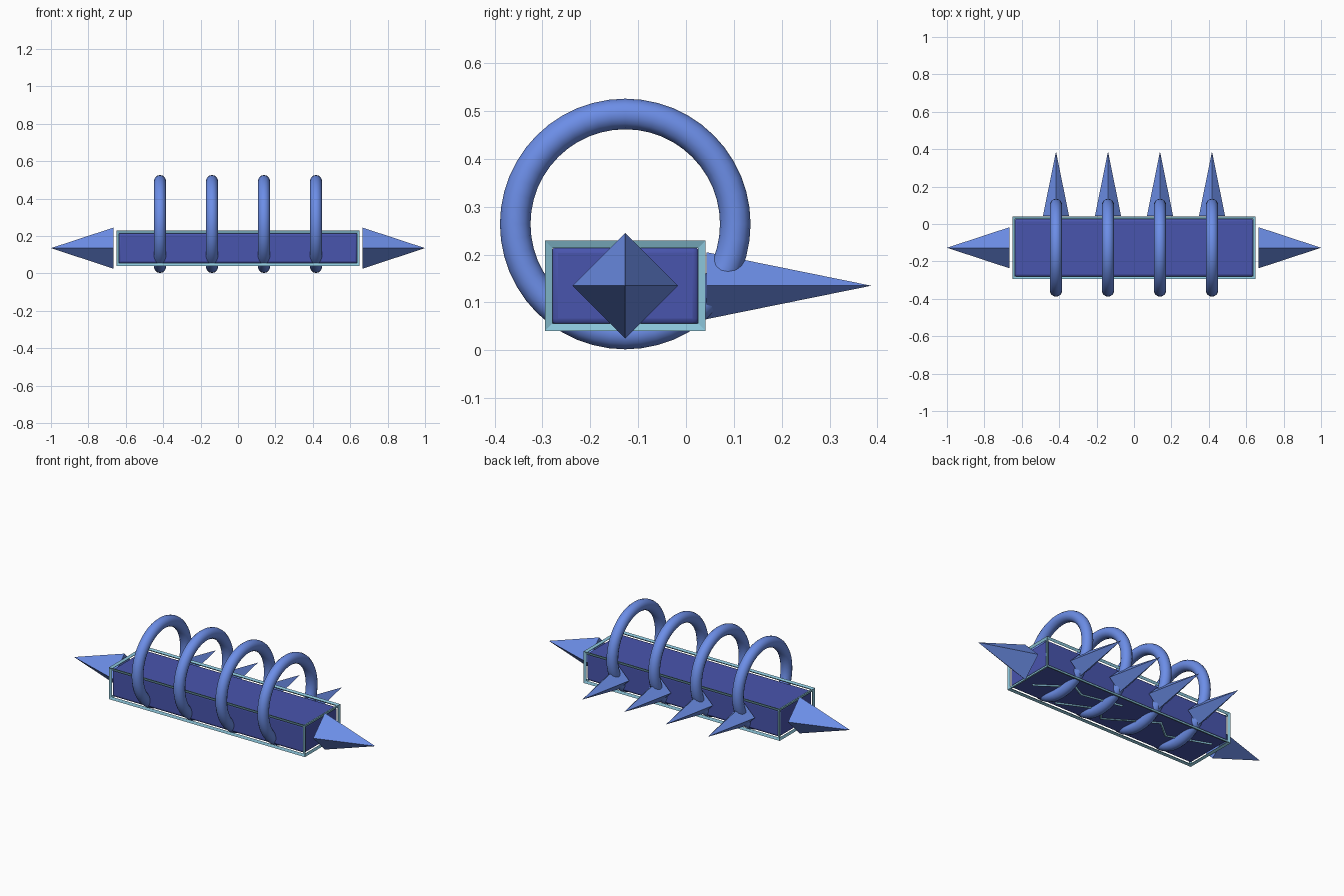
import bpy, math

if "Cube" in bpy.data.objects:
    bpy.data.objects.remove(bpy.data.objects["Cube"])

CY, CZ = -0.127, 0.135
RING_X = [-0.417, -0.139, 0.139, 0.417]


def material(name, rgb):
    m = bpy.data.materials.new(name)
    m.diffuse_color = (*rgb, 1)
    m.use_nodes = True
    m.node_tree.nodes["Principled BSDF"].inputs["Base Color"].default_value = m.diffuse_color
    return m


BODY = material("deep_blue", (0.066, 0.09, 0.42))
BLUE = material("light_blue", (0.15, 0.27, 0.80))
TRIM = material("pale_trim", (0.26, 0.56, 0.70))


def finish(name, mat):
    o = bpy.context.object
    o.name = name
    o.data.materials.append(mat)
    return o


def box(name, size, loc, mat):
    bpy.ops.mesh.primitive_cube_add(size=1, location=loc)
    o = finish(name, mat)
    o.scale = size
    bpy.ops.object.transform_apply(location=False, rotation=False, scale=True)
    return o


def spike(name, radius, depth, loc, rot):
    bpy.ops.mesh.primitive_cone_add(vertices=4, radius1=radius, radius2=0,
                                    depth=depth, location=loc, rotation=rot)
    return finish(name, BLUE)


# Rounded bar body
body = box("body", (1.28, 0.31, 0.165), (0, CY, CZ), BODY)
b = body.modifiers.new("round", 'BEVEL')
b.width, b.segments = 0.014, 3
bpy.ops.object.shade_smooth_by_angle(angle=math.radians(40))

# Edge frame around the body
frame = box("edge_frame", (1.29, 0.325, 0.178), (0, CY, CZ), TRIM)
w = frame.modifiers.new("wire", 'WIREFRAME')
w.thickness, w.offset = 0.02, 0

# Rings and the spikes behind them
for i, x in enumerate(RING_X):
    bpy.ops.mesh.primitive_torus_add(major_radius=0.23, minor_radius=0.032,
                                     major_segments=48, minor_segments=14,
                                     location=(x, CY, 0.264),
                                     rotation=(0, math.pi / 2, 0))
    finish(f"ring_{i + 1}", BLUE)
    bpy.ops.object.shade_smooth()
    spike(f"back_spike_{i + 1}", 0.07, 0.345, (x, 0.215, CZ), (-math.pi / 2, 0, 0))

# End spikes
for name, s in (("left", -1), ("right", 1)):
    spike(f"{name}_end_spike", 0.11, 0.335, (s * 0.8325, CY, CZ), (0, s * math.pi / 2, 0))

# Zigzag crack lines on the underside
CRACKS = [
    [(0.57, -0.18), (0.38, -0.045), (0.30, -0.09), (0.05, -0.04)],
    [(0.35, -0.25), (0.12, -0.14), (0.05, -0.22), (-0.23, -0.046),
     (-0.34, -0.138), (-0.59, -0.046)],
]
for i, pts in enumerate(CRACKS):
    cu = bpy.data.curves.new(f"underside_crack_{i + 1}", 'CURVE')
    cu.dimensions = '3D'
    cu.bevel_depth, cu.bevel_resolution = 0.007, 0
    cu.use_fill_caps = True
    sp = cu.splines.new('POLY')
    sp.points.add(len(pts) - 1)
    for p, (x, y) in zip(sp.points, pts):
        p.co = (x, y, 0.051, 1)
    cu.materials.append(TRIM)
    o = bpy.data.objects.new(f"underside_crack_{i + 1}", cu)
    bpy.context.collection.objects.link(o)
